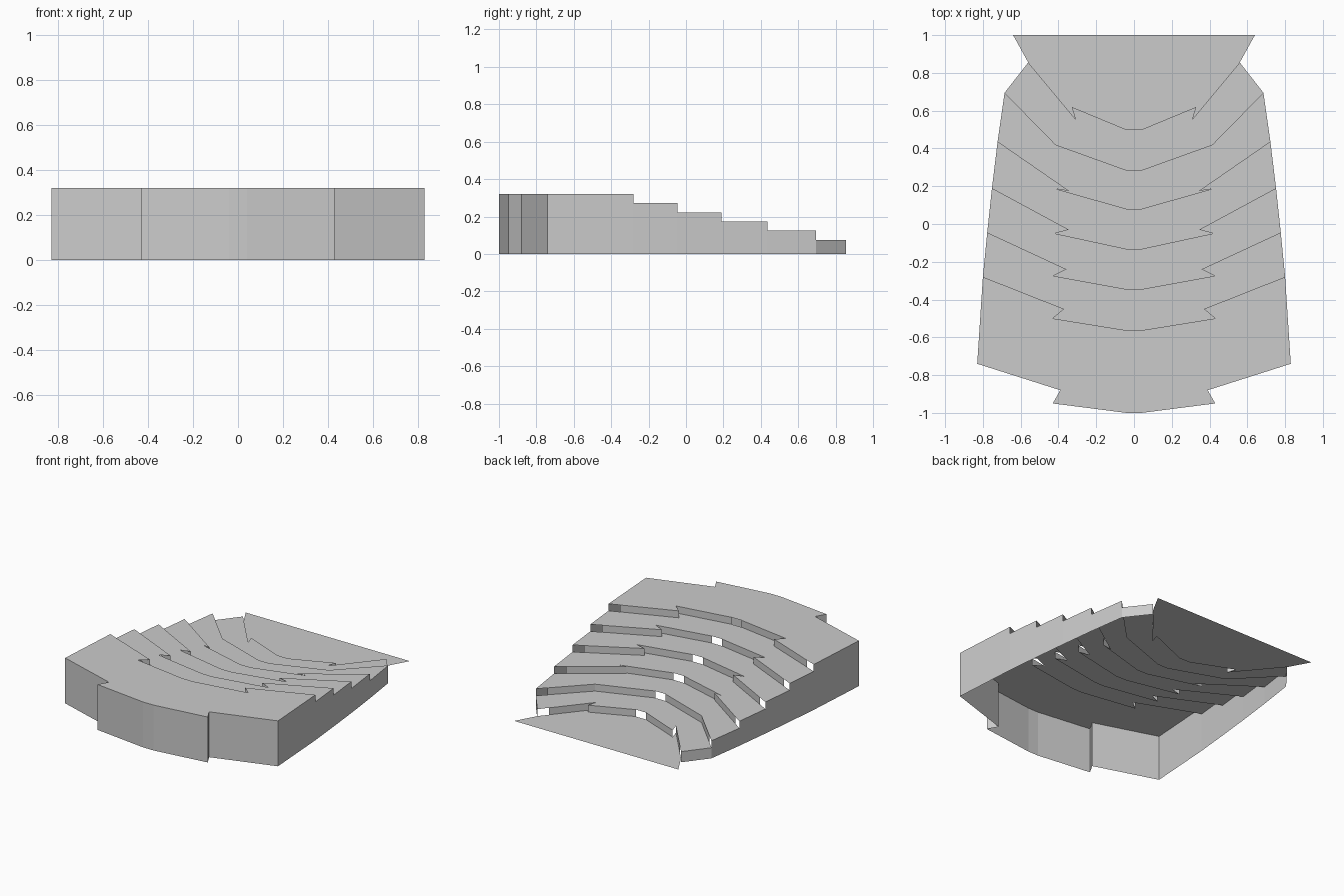
import bpy
from mathutils import Vector

if "Cube" in bpy.data.objects:
    bpy.data.objects.remove(bpy.data.objects["Cube"])

# Right half of every row edge, front to back: outer end, notch points, centre aisle
ROWS = [
    [(.83, -.74), (.39, -.88), (.43, -.95), (.04, -1.0)],
    [(.80, -.28), (.37, -.45), (.43, -.50), (.04, -.563)],
    [(.777, -.045), (.357, -.24), (.427, -.275), (.04, -.345)],
    [(.752, .19), (.345, -.03), (.42, -.05), (.04, -.132)],
    [(.722, .437), (.343, .175), (.41, .185), (.04, .08)],
    [(.685, .695), (.415, .42), (.04, .285)],
    [(.56, .855), (.31, .555), (.33, .62), (.04, .50)],
    [(.64, 1.0)],
]
TOP, STEP, AISLE = .32, .049, .075


def full(half):
    """Row edge from right to left."""
    return half + [(-x, y) for x, y in reversed(half)]


def add_mesh(name, faces):
    verts, polys = [], []
    for f in faces:
        polys.append(range(len(verts), len(verts) + len(f)))
        verts += f
    me = bpy.data.meshes.new(name)
    me.from_pydata(verts, [], [list(p) for p in polys])
    ob = bpy.data.objects.new(name, me)
    bpy.context.collection.objects.link(ob)
    return ob


def wall(a, b, z0, z1):
    """Upright panel facing right of the travel direction a to b."""
    return [(*a, z0), (*b, z0), (*b, z1), (*a, z1)]


def mirrored(a, b, z0, z1):
    return [wall(a, b, z0, z1), wall((-b[0], b[1]), (-a[0], a[1]), z0, z1)]


# Terrace treads, last one is the stage floor
for i in range(len(ROWS) - 1):
    z = TOP - i * STEP
    outline = full(ROWS[i])[::-1] + full(ROWS[i + 1])
    name = "stage_floor" if i == len(ROWS) - 2 else f"tread_{i + 1}"
    add_mesh(name, [[(x, y, z) for x, y in outline]])

# Risers, left open at the side aisles, notches and centre aisle
for i in range(1, len(ROWS) - 1):
    row = ROWS[i]
    z1 = TOP - (i - 1) * STEP
    z0 = z1 - STEP
    a, b = Vector(row[0]), Vector(row[1])
    start = tuple(a + (b - a).normalized() * AISLE)
    faces = mirrored(row[1], start, z0, z1) + mirrored(row[-1], row[-2], z0, z1)
    add_mesh(f"riser_{i}", faces)

# Stepped side walls
faces = []
for i in range(len(ROWS) - 2):
    faces += mirrored(ROWS[i][0], ROWS[i + 1][0], 0, TOP - i * STEP)
add_mesh("side_walls", faces)

# Full-height front wall following the notched edge
edge = full(ROWS[0])[::-1]
add_mesh("front_wall", [wall(a, b, 0, TOP) for a, b in zip(edge, edge[1:])])
